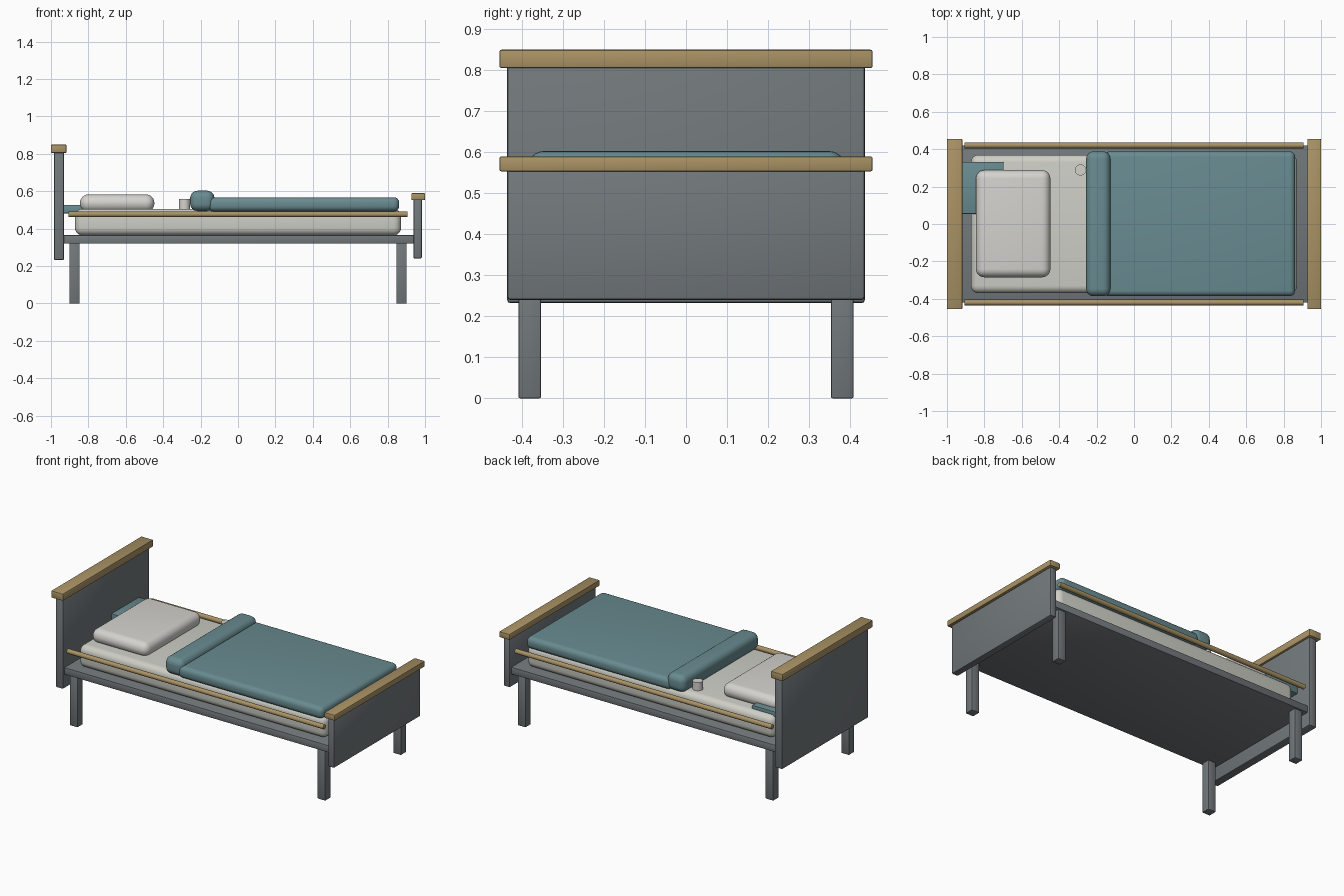
import bpy, math

if "Cube" in bpy.data.objects:
    bpy.data.objects.remove(bpy.data.objects["Cube"])


def material(name, rgb):
    m = bpy.data.materials.new(name)
    m.diffuse_color = (*rgb, 1)
    m.use_nodes = True
    m.node_tree.nodes["Principled BSDF"].inputs["Base Color"].default_value = m.diffuse_color
    return m


FRAME = material("grey_paint", (0.17, 0.19, 0.20))
WOOD = material("wood", (0.40, 0.29, 0.13))
TEAL = material("teal_cloth", (0.14, 0.26, 0.28))
LINEN = material("linen", (0.62, 0.62, 0.57))
PILLOW = material("pillow_cloth", (0.66, 0.65, 0.62))


def finish(ob, name, mat):
    ob.name = name
    ob.data.materials.append(mat)
    bpy.ops.object.shade_smooth_by_angle(angle=math.radians(35))
    return ob


def box(name, x, y, z, mat, bevel=0.004, segments=2):
    """Rounded box from (min, max) ranges on each axis."""
    mid = [(a + b) / 2 for a, b in (x, y, z)]
    bpy.ops.mesh.primitive_cube_add(size=1, location=mid)
    ob = bpy.context.object
    ob.scale = [b - a for a, b in (x, y, z)]
    bpy.ops.object.transform_apply(location=False, rotation=False, scale=True)
    mod = ob.modifiers.new("rounding", 'BEVEL')
    mod.width, mod.segments = bevel, segments
    bpy.ops.object.modifier_apply(modifier=mod.name)
    return finish(ob, name, mat)


def cylinder(name, radius, depth, location, mat, sides, rotation=(0, 0, 0)):
    bpy.ops.mesh.primitive_cylinder_add(vertices=sides, radius=radius, depth=depth,
                                        location=location, rotation=rotation)
    return finish(bpy.context.object, name, mat)


# Frame: end boards with wooden caps, and the deck
box("headboard", (-0.984, -0.93), (-0.436, 0.436), (0.232, 0.815), FRAME, 0.008)
box("headboard_cap", (-1.0, -0.917), (-0.455, 0.455), (0.805, 0.85), WOOD, 0.005)
box("footboard", (0.938, 0.983), (-0.436, 0.436), (0.24, 0.56), FRAME, 0.008)
box("footboard_cap", (0.927, 1.0), (-0.455, 0.455), (0.553, 0.59), WOOD, 0.005)
box("deck", (-0.94, 0.945), (-0.42, 0.42), (0.32, 0.365), FRAME)

# Legs and side rails
for sy, side in ((-1, "front"), (1, "back")):
    for sx, end in ((-1, "head"), (1, "foot")):
        cx, cy = sx * 0.874, sy * 0.381
        box(f"{side}_{end}_leg", (cx - 0.0275, cx + 0.0275), (cy - 0.0275, cy + 0.0275),
            (0, 0.325), FRAME)
    cylinder(f"{side}_rail", 0.015, 1.81, (0, sy * 0.42, 0.477), WOOD, 16,
             (0, math.pi / 2, 0))

# Bedding
box("mattress", (-0.872, 0.872), (-0.37, 0.37), (0.364, 0.506), LINEN, 0.04, 5)
box("pillow", (-0.845, -0.447), (-0.285, 0.288), (0.49, 0.583), PILLOW, 0.045, 6)
box("blanket", (-0.16, 0.862), (-0.386, 0.388), (0.492, 0.568), TEAL, 0.03, 5)
box("blanket_fold", (-0.256, -0.126), (-0.386, 0.388), (0.494, 0.603), TEAL, 0.04, 6)

# Small items on the bed
box("folded_cloth", (-0.935, -0.698), (0.054, 0.332), (0.482, 0.527), TEAL, 0.003)
cylinder("cup", 0.03, 0.055, (-0.286, 0.289, 0.53), PILLOW, 24)
